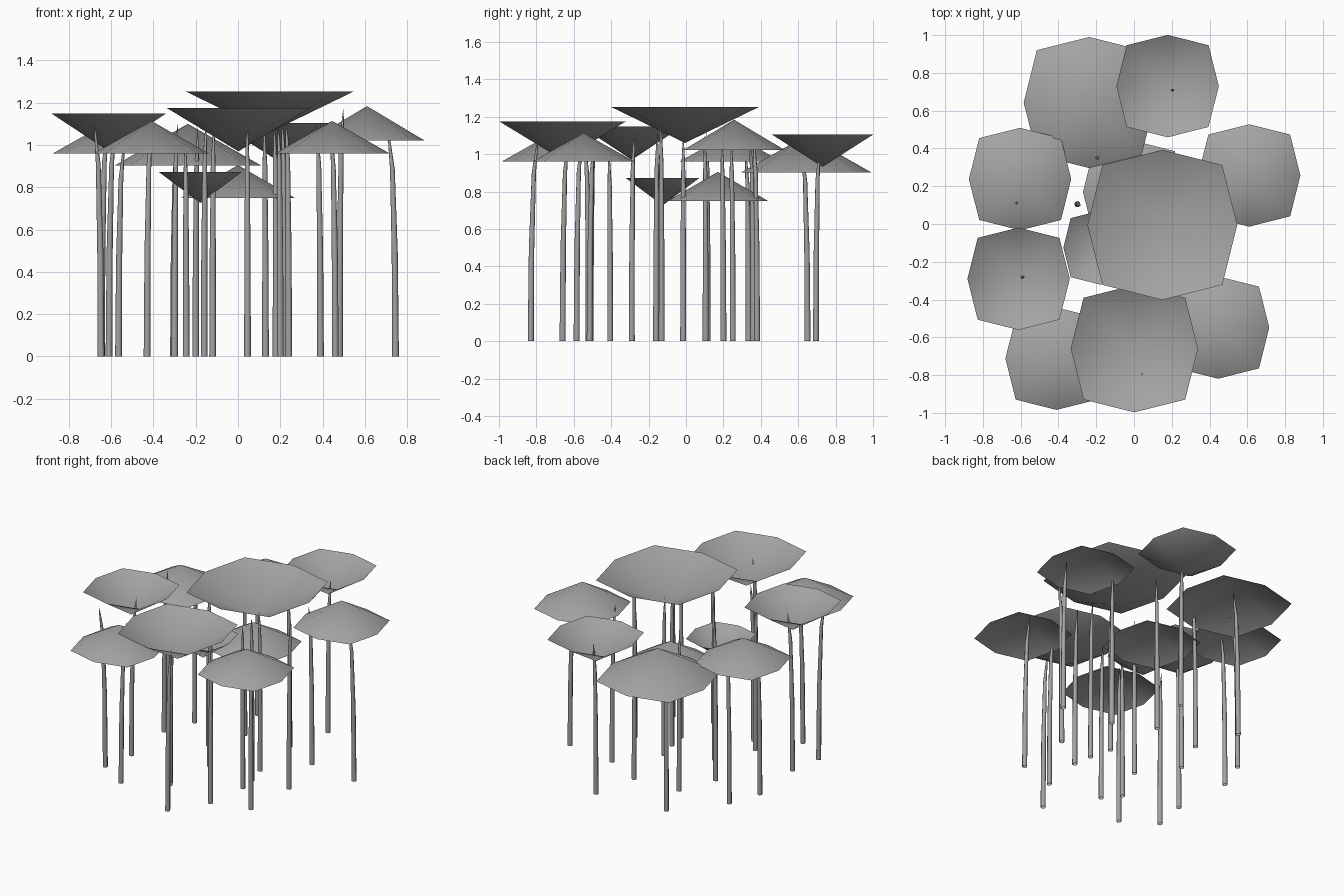
import bpy, bmesh, math

if "Cube" in bpy.data.objects:
    bpy.data.objects.remove(bpy.data.objects["Cube"])

grey = bpy.data.materials.new("cap_grey")
grey.diffuse_color = (0.37, 0.37, 0.37, 1)
grey.use_nodes = True
grey.node_tree.nodes["Principled BSDF"].inputs["Base Color"].default_value = grey.diffuse_color


def make_object(name, bm):
    mesh = bpy.data.meshes.new(name)
    for f in bm.faces:
        f.smooth = True
    bm.normal_update()
    bm.to_mesh(mesh)
    bm.free()
    mesh.materials.append(grey)
    ob = bpy.data.objects.new(name, mesh)
    bpy.context.collection.objects.link(ob)
    return ob


def cap(name, x, y, r, rim, apex):
    """Open eight-sided cap: the corners sit slightly further out than the axis points."""
    bm = bmesh.new()
    tip = bm.verts.new((x, y, apex))
    ring = []
    for i in range(8):
        a = i * math.pi / 4
        d = r * (1.13 if i % 2 else 1.0)
        ring.append(bm.verts.new((x + d * math.cos(a), y + d * math.sin(a), rim)))
    for i in range(8):
        bm.faces.new((tip, ring[i], ring[(i + 1) % 8]))
    make_object(name, bm)


def stem(name, x, y, height, lean=-0.05, r=0.016, sides=8):
    """Thin stalk that leans in (negative) or out (positive) and tapers to a point."""
    bm = bmesh.new()
    rings = []
    for z, k, bend in ((0, 1, 0), (0.45, 0.9, 0.1), (0.82, 0.7, 0.4), (0.93, 0.4, 0.75)):
        f = 1 + lean * bend
        rings.append([bm.verts.new((x * f + r * k * math.cos(i * math.tau / sides),
                                    y * f + r * k * math.sin(i * math.tau / sides),
                                    z * height)) for i in range(sides)])
    for a, b in zip(rings, rings[1:]):
        for i in range(sides):
            j = (i + 1) % sides
            bm.faces.new((a[i], a[j], b[j], b[i]))
    tip = bm.verts.new((x * (1 + lean), y * (1 + lean), height))
    for i in range(sides):
        bm.faces.new((rings[-1][i], rings[-1][(i + 1) % sides], tip))
    make_object(name, bm)


# Caps: x, y, radius, rim height, apex height (apex below rim = bowl shaped)
caps = [
    (0.15, -0.005, 0.397, 1.253, 1.06),
    (0.002, -0.66, 0.337, 1.174, 0.97),
    (-0.237, 0.643, 0.347, 0.903, 1.10),
    (0.178, 0.73, 0.271, 1.105, 0.932),
    (0.61, 0.257, 0.271, 1.022, 1.184),
    (0.445, -0.548, 0.271, 0.961, 1.114),
    (-0.41, -0.713, 0.271, 0.961, 1.114),
    (-0.611, -0.29, 0.271, 1.149, 0.97),
    (-0.603, 0.238, 0.271, 0.961, 1.114),
    (-0.178, -0.125, 0.196, 0.872, 0.726),
    (0.0, 0.17, 0.27, 0.749, 0.905),
]
for n, c in enumerate(caps):
    cap(f"mushroom_cap_{n + 1}", *c)

# Stems: base x, base y, height, optional lean
stems = [
    (-0.648, -0.52, 1.11, 0.05), (-0.43, -0.66, 1.10), (-0.61, -0.29, 1.10), (0.045, -0.83, 1.10),
    (-0.565, 0.335, 1.02), (0.20, -0.585, 1.10), (0.24, -0.29, 1.12), (0.46, -0.515, 1.09),
    (0.18, -0.015, 1.10), (-0.305, 0.65, 1.04), (0.48, -0.13, 1.18, 0.04), (0.13, 0.38, 1.10),
    (0.39, 0.25, 1.10), (0.20, 0.695, 1.05, 0.03), (0.745, 0.20, 1.08), (-0.20, 0.36, 1.08),
    (-0.16, -0.51, 1.10), (-0.645, 0.116, 1.12), (-0.12, -0.14, 1.10), (-0.30, 0.105, 1.10),
    (0.22, -0.16, 1.12), (-0.245, -0.405, 1.02, 0.02),
]
for n, s in enumerate(stems):
    stem(f"mushroom_stem_{n + 1}", *s)
